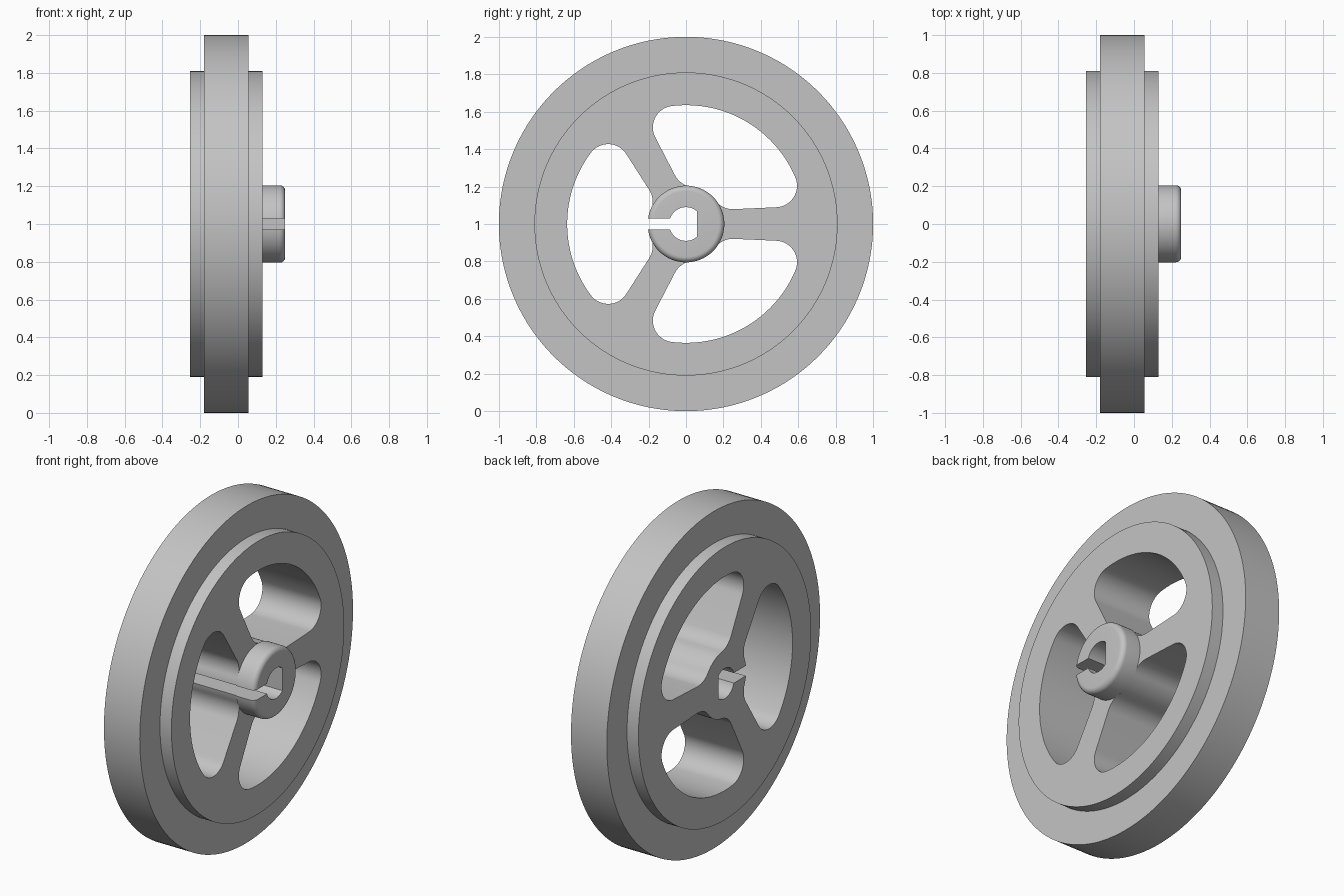
import bpy, bmesh, math
from mathutils import Vector, Matrix

if "Cube" in bpy.data.objects:
    bpy.data.objects.remove(bpy.data.objects["Cube"])

metal = bpy.data.materials.new("light_grey")
metal.diffuse_color = (0.55, 0.55, 0.55, 1)
metal.use_nodes = True
metal.node_tree.nodes["Principled BSDF"].inputs["Base Color"].default_value = metal.diffuse_color


def make_object(name, bm):
    bmesh.ops.recalc_face_normals(bm, faces=bm.faces)
    me = bpy.data.meshes.new(name)
    bm.to_mesh(me)
    bm.free()
    me.materials.append(metal)
    ob = bpy.data.objects.new(name, me)
    bpy.context.collection.objects.link(ob)
    return ob


def loft(name, rings):
    """Skin a list of closed rings and cap both ends."""
    bm = bmesh.new()
    vs = [[bm.verts.new(p) for p in r] for r in rings]
    n = len(vs[0])
    for a, b in zip(vs, vs[1:]):
        for i in range(n):
            j = (i + 1) % n
            bm.faces.new((a[i], a[j], b[j], b[i]))
    bm.faces.new(vs[0])
    bm.faces.new(vs[-1])
    return make_object(name, bm)


def lathe(name, profile, n=160):
    """Turn (x, radius) points about the wheel axle."""
    ang = [2 * math.pi * i / n for i in range(n)]
    return loft(name, [[(x, r * math.cos(a), 1 + r * math.sin(a)) for a in ang]
                       for x, r in profile])


def prism(name, outline):
    """Cutter running right through along x from a (y, z) outline."""
    return loft(name, [[(x, p[0], 1 + p[1]) for p in outline] for x in (-0.4, 0.4)])


def arc(c, r, a0, a1, n):
    return [Vector((c[0] + r * math.cos(a0 + (a1 - a0) * i / n),
                    c[1] + r * math.sin(a0 + (a1 - a0) * i / n))) for i in range(n + 1)]


def angle(v):
    return math.atan2(v.y, v.x)


def window_outline():
    """Half a window beside the spoke on +y, mirrored about its 60 degree axis."""
    r_hub, r_rim, f_hub, f_rim = 0.2, 0.635, 0.12, 0.115
    p0 = Vector((0.25, 0.079))
    d = Vector((1, 0.045)).normalized()
    nrm = Vector((-d.y, d.x))

    def fillet_centre(r, dist):
        q = p0 + nrm * r
        b = q.dot(d)
        return q + d * (-b + math.sqrt(b * b - q.dot(q) + dist * dist))

    ci = fillet_centre(f_hub, r_hub + f_hub)
    co = fillet_centre(f_rim, r_rim - f_rim)
    mid, down = math.pi / 3, angle(-nrm)
    half = arc((0, 0), r_hub, mid, angle(ci), 8)
    half += arc(ci, f_hub, angle(-ci) , down, 12)[1:]
    half += arc(co, f_rim, down, angle(co), 20)
    half += arc((0, 0), r_rim, angle(co), mid, 20)[1:]
    axis = Vector((math.cos(mid), math.sin(mid)))
    mirrored = [axis * (2 * p.dot(axis)) - p for p in half[1:-1]]
    return half + mirrored[::-1]


def cut(ob, cutter):
    m = ob.modifiers.new("cut", 'BOOLEAN')
    m.operation = 'DIFFERENCE'
    m.solver = 'EXACT'
    m.object = cutter
    bpy.context.view_layer.objects.active = ob
    bpy.ops.object.modifier_apply(modifier=m.name)


# Wheel body: wide rim with a raised step on each side
wheel = lathe("wheel", [(-0.255, 0.81), (-0.18, 0.81), (-0.18, 1.0),
                        (0.055, 1.0), (0.055, 0.81), (0.13, 0.81)])

# Hub boss with a rounded front edge
hub = lathe("hub", [(0.13, 0.205)] +
            [(p.x, p.y) for p in arc((0.22, 0.175), 0.03, math.pi / 2, 0, 8)], 96)

# Three windows between the spokes
cutters = []
outline = window_outline()
for k in range(3):
    rot = Matrix.Rotation(k * 2 * math.pi / 3, 2)
    cutters.append(prism("window_cutter", [rot @ p for p in outline]))
    cut(wheel, cutters[-1])

# D-shaped bore with a slot out to the left window
s, flat = math.asin(0.03 / 0.09), math.acos(0.06 / 0.09)
bore = [Vector((-0.3, -0.03))]
bore += arc((0, 0), 0.09, -math.pi + s, -flat, 20)
bore += arc((0, 0), 0.09, flat, math.pi - s, 20)
bore += [Vector((-0.3, 0.03))]
cutters.append(prism("bore_cutter", bore))
for ob in (wheel, hub):
    cut(ob, cutters[-1])

for c in cutters:
    bpy.data.objects.remove(c)

# Smooth curved walls, keep crisp edges
for ob in (wheel, hub):
    bpy.ops.object.select_all(action='DESELECT')
    ob.select_set(True)
    bpy.context.view_layer.objects.active = ob
    bpy.ops.object.shade_smooth_by_angle(angle=math.radians(30))
